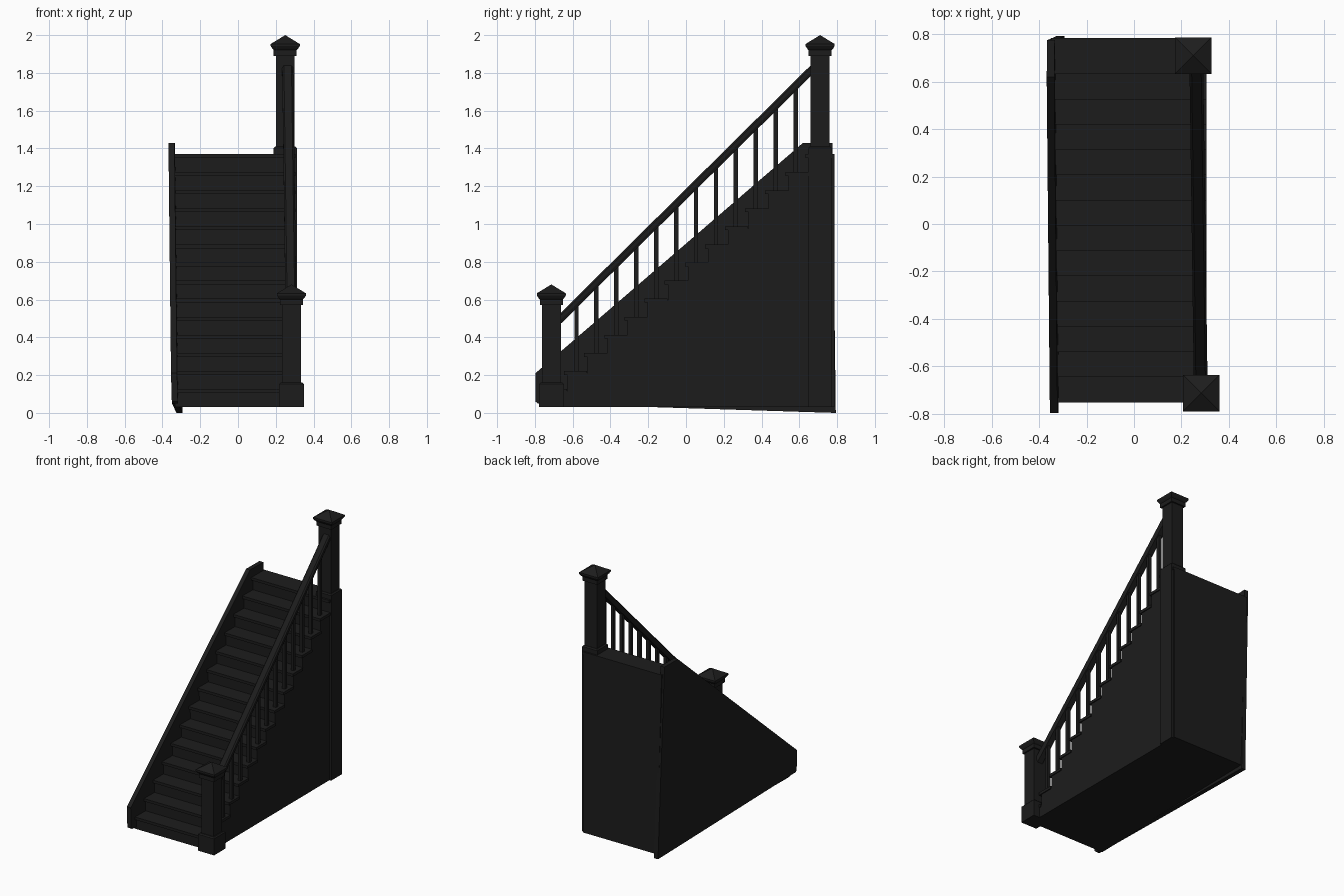
import bpy, bmesh
from mathutils import Vector

if "Cube" in bpy.data.objects:
    bpy.data.objects.remove(bpy.data.objects["Cube"])

mat = bpy.data.materials.new("dark_wood")
mat.diffuse_color = (0.012, 0.012, 0.012, 1)
mat.use_nodes = True
mat.node_tree.nodes["Principled BSDF"].inputs["Base Color"].default_value = mat.diffuse_color


def finish(name, bm):
    bmesh.ops.recalc_face_normals(bm, faces=bm.faces)
    me = bpy.data.meshes.new(name)
    bm.to_mesh(me)
    bm.free()
    me.materials.append(mat)
    ob = bpy.data.objects.new(name, me)
    bpy.context.collection.objects.link(ob)
    return ob


def prism(bm, profile, left, right):
    """Extrude a (y, z) profile sideways between two x functions."""
    a = [bm.verts.new((left(y, z), y, z)) for y, z in profile]
    b = [bm.verts.new((right(y, z), y, z)) for y, z in profile]
    n = len(a)
    bm.faces.new(a)
    bm.faces.new(b[::-1])
    for i in range(n):
        j = (i + 1) % n
        bm.faces.new((a[i], b[i], b[j], a[j]))


def stack(bm, cx, cy, rings):
    """Square column through (half width, z) rings; half width 0 makes a point."""
    prev = None
    for h, z in rings:
        if h == 0:
            tip = bm.verts.new((cx, cy, z))
            for i in range(4):
                bm.faces.new((prev[i], prev[(i + 1) % 4], tip))
            return
        ring = [bm.verts.new((cx + sx * h, cy + sy * h, z))
                for sx, sy in ((-1, -1), (1, -1), (1, 1), (-1, 1))]
        if prev is None:
            bm.faces.new(ring[::-1])
        else:
            for i in range(4):
                j = (i + 1) % 4
                bm.faces.new((prev[i], prev[j], ring[j], ring[i]))
        prev = ring
    bm.faces.new(prev)


# The wall-side board leans slightly
def outer(y, z):
    return -0.337 + 0.0148 * y - 0.0283 * z


STEPS, RUN, Y0, Z0, BACK = 14, 0.1065, -0.745, 0.03, 0.785
RISE = 1.34 / STEPS

# Solid stepped body
profile = [(BACK, Z0), (Y0 + 0.01, Z0)]
for i in range(STEPS):
    y, z = Y0 + 0.01 + i * RUN, Z0 + (i + 1) * RISE - 0.01
    profile.append((y, z))
    profile.append((y + RUN if i < STEPS - 1 else BACK, z))
bm = bmesh.new()
prism(bm, profile, lambda y, z: outer(y, z) + 0.015, lambda y, z: 0.298)
finish("stair_body", bm)

# Treads with a small nosing
bm = bmesh.new()
for i in range(STEPS):
    y, z = Y0 + i * RUN - 0.007, Z0 + (i + 1) * RISE
    y2 = y + RUN + 0.016 if i < STEPS - 1 else BACK
    prism(bm, [(y, z - 0.02), (y, z), (y2, z), (y2, z - 0.02)],
          lambda y, z: outer(y, z) + 0.015, lambda y, z: 0.305)
finish("treads", bm)

# Closed side board on the wall side
bm = bmesh.new()
prism(bm, [(-0.785, 0.05), (-0.797, 0.06), (-0.797, 0.21), (0.62, 1.43),
           (0.775, 1.43), (0.793, 0.0), (0.66, 0.004)],
      outer, lambda y, z: outer(y, z) + 0.032)
finish("wall_side_board", bm)


# Newel posts: base block, shaft, collar, pyramid cap
def newel(name, cx, cy, base_h, base_top, top):
    bm = bmesh.new()
    stack(bm, cx, cy, [
        (base_h, Z0), (base_h, base_top - 0.008), (base_h - 0.008, base_top),
        (0.05, base_top), (0.05, top - 0.11), (0.061, top - 0.11),
        (0.061, top - 0.08), (0.068, top - 0.072), (0.077, top - 0.058),
        (0.077, top - 0.047), (0, top)])
    return finish(name, bm)


LOW, HIGH = Vector((0.283, -0.713, 0)), Vector((0.25, 0.71, 0))
newel("lower_newel", LOW.x, LOW.y, 0.066, 0.16, 0.68)
newel("upper_newel", HIGH.x, HIGH.y, 0.062, 1.41, 2.0)


def rail_x(y):
    return 0.281 - 0.018 * (y + 0.66) / 1.32


def rail_z(y):
    return 0.475 + 0.99 * (y + 0.66)


# Handrail with chamfered top
bm = bmesh.new()
ends = []
for y in (-0.69, 0.68):
    x, z = rail_x(y), rail_z(y)
    ends.append([bm.verts.new((x + dx, y, z + dz)) for dx, dz in (
        (-0.022, 0), (0.022, 0), (0.029, 0.02), (0.029, 0.045),
        (0.02, 0.058), (-0.02, 0.058), (-0.029, 0.045), (-0.029, 0.02))])
a, b = ends
bm.faces.new(a)
bm.faces.new(b[::-1])
for i in range(8):
    j = (i + 1) % 8
    bm.faces.new((a[i], a[j], b[j], b[i]))
finish("handrail", bm)

# Balusters, one per tread
bm = bmesh.new()
for i in range(12):
    y = -0.58 + i * 0.1055
    step = int((y - Y0) / RUN)
    stack(bm, rail_x(y), y, [(0.0115, Z0 + (step + 1) * RISE - 0.01),
                             (0.0115, rail_z(y) + 0.02)])
finish("balusters", bm)
